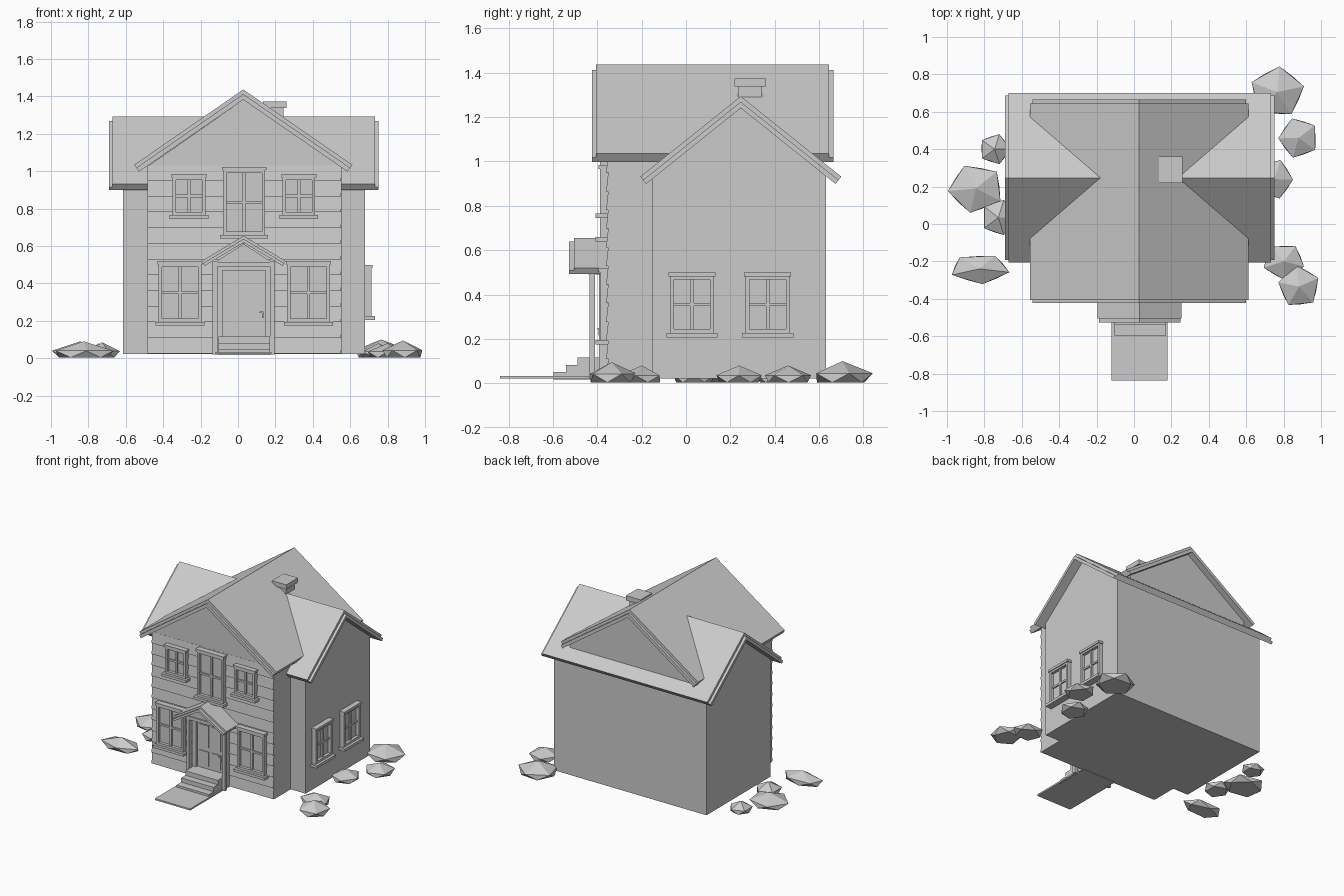
import bpy, bmesh, math, random
from mathutils import Matrix, Vector

if "Cube" in bpy.data.objects:
    bpy.data.objects.remove(bpy.data.objects["Cube"])

random.seed(4)


def finish(name, bm, mat=None):
    bmesh.ops.recalc_face_normals(bm, faces=bm.faces)
    me = bpy.data.meshes.new(name)
    bm.to_mesh(me)
    bm.free()
    ob = bpy.data.objects.new(name, me)
    bpy.context.collection.objects.link(ob)
    if mat:
        ob.matrix_world = mat
    return ob


def boxes(name, items, mat=None):
    """Each item is x0, x1, y0, y1, z0, z1."""
    bm = bmesh.new()
    for x0, x1, y0, y1, z0, z1 in items:
        m = Matrix.Translation(((x0 + x1) / 2, (y0 + y1) / 2, (z0 + z1) / 2))
        m = m @ Matrix.Diagonal((x1 - x0, y1 - y0, z1 - z0, 1))
        bmesh.ops.create_cube(bm, size=1, matrix=m)
    return finish(name, bm, mat)


def prism(name, profile, lo, hi, axis):
    """Extrude a (u, z) profile along axis 'x' or 'y'."""
    bm = bmesh.new()
    vs = [bm.verts.new((lo, u, z) if axis == 'x' else (u, lo, z)) for u, z in profile]
    f = bm.faces.new(vs)
    ext = bmesh.ops.extrude_face_region(bm, geom=[f])
    d = Vector((hi - lo, 0, 0) if axis == 'x' else (0, hi - lo, 0))
    bmesh.ops.translate(bm, vec=d, verts=[v for v in ext['geom'] if isinstance(v, bmesh.types.BMVert)])
    return finish(name, bm)


def roof(name, axis, c, w, z, s, t1, t2, lo, hi, over_lo, over_hi):
    """Two stacked chevrons: roof sheet and longer trim layer under it."""
    L = math.hypot(1, s)

    def chevron(n, w, z, t, lo, hi):
        wi, zi = w - s * t / L, z - s * w - t / L
        prism(n, [(c - w, z - s * w), (c, z), (c + w, z - s * w),
                  (c + wi, zi), (c, z - t * L), (c - wi, zi)], lo, hi, axis)

    chevron(name + "_sheet", w, z, t1, lo, hi)
    chevron(name + "_trim", w - s * t1 / L, z - t1 * L, t2, lo - over_lo, hi + over_hi)


def window(name, w, h, mat):
    """Local origin: centre of the sill top on the wall; outside is -y."""
    b, a = 0.018, w / 2
    parts = [(-a, -a + b, -.035, 0, 0, h), (a - b, a, -.035, 0, 0, h),
             (-a + b, a - b, -.035, 0, 0, b), (-a + b, a - b, -.035, 0, h - b, h),
             (-.008, .008, -.024, 0, b, h - b),
             (-a + b, a - b, -.022, 0, h / 2 - .007, h / 2 + .007),
             (-a + b, a - b, -.012, .005, b, h - b),
             (-a - .006, a + .006, -.042, 0, h - .004, h + .014),
             (-a - .016, a + .016, -.055, 0, -.02, 0)]
    boxes(name, parts, mat)


# walls
prism("main_walls", [(-.485, .022), (.553, .022), (.553, 1.025), (.032, 1.385), (-.485, 1.025)],
      -.35, .62, 'y')
prism("wing_walls", [(-.15, .022), (.63, .022), (.63, .937), (.25, 1.242), (-.15, .93)],
      -.615, .68, 'x')

# lap siding on the front
for i in range(12):
    z = .025 + i * .084
    prism(f"siding_board_{i}", [(-.34, z), (-.36, z), (-.351, z + .083), (-.34, z + .083)],
          -.483, .551, 'x')

# roofs
roof("main_roof", 'y', .028, .583, 1.437, .69, .02, .025, -.405, .645, .018, .02)
roof("wing_roof", 'x', .247, .453, 1.294, .8, .02, .022, -.67, .732, .02, .02)
roof("porch_roof", 'y', .03, .225, .655, .6, .014, .017, -.505, -.34, .022, 0)

# chimney
boxes("chimney", [(.15, .242, .235, .342, 1.15, 1.34), (.135, .258, .218, .36, 1.337, 1.373)])

# front and side windows
for n, x, z, w, h in (("lower_left", -.31, .195, .23, .31), ("lower_right", .377, .195, .23, .31),
                      ("upper_left", -.262, .765, .175, .205), ("upper_right", .325, .765, .175, .205),
                      ("upper_middle", .033, .66, .225, .35)):
    window(n + "_window", w, h, Matrix.Translation((x, -.352, z)))
for i, y in enumerate((.027, .368)):
    window(f"side_window_{i}", .2, .26,
           Matrix.Translation((.678, y, .226)) @ Matrix.Rotation(math.pi / 2, 4, 'Z'))

# door with raised panels and handle
door = [(-.1, .165, -.375, -.34, .115, .49),
        (-.112, -.082, -.392, -.34, .02, .49), (.147, .177, -.392, -.34, .02, .49),
        (-.112, .177, -.392, -.34, .47, .495)]
door += [(x, x + .075, -.381, -.37, z0, z1)
         for x in (-.06, .045) for z0, z1 in ((.14, .25), (.28, .45))]
boxes("door", door)
boxes("door_handle", [(.127, .137, -.395, -.37, .215, .25), (.115, .137, -.4, -.39, .243, .25)])

# porch posts, beam and gable
boxes("porch_posts", [(x, x + .025, -.435, -.41, .02, .52) for x in (-.135, .17)])
boxes("porch_beam", [(-.135, .195, -.44, -.345, .49, .515)])
prism("porch_gable", [(-.125, .512), (.185, .512), (.03, .612)], -.43, -.345, 'y')

# steps and path
boxes("front_steps", [(-.105, .17, y, -.34, .018, z)
                      for y, z in ((-.597, .05), (-.54, .083), (-.488, .117))])
boxes("path", [(-.12, .18, -.838, -.44, .022, .034)])

# faceted bushes: x, y, x radius, y radius, top height
bushes = [(.765, .705, .15, .14, .1), (.88, .46, .11, .112, .08), (.75, .24, .102, .11, .08),
          (.80, -.2, .115, .1, .08), (.882, -.335, .115, .115, .095), (-.745, .4, .085, .085, .08),
          (-.845, .19, .153, .135, .09), (-.725, .035, .095, .1, .085), (-.825, -.24, .165, .083, .09)]
for i, (x, y, rx, ry, top) in enumerate(bushes):
    bm = bmesh.new()
    bmesh.ops.create_icosphere(bm, subdivisions=1, radius=1)
    spin = Matrix.Rotation(random.uniform(0, 6.28), 3, 'Z')
    for v in bm.verts:
        p = spin @ v.co
        k = 1.1 if p.z > 0 else .92
        zz = .45 * top + (p.z - .447) * top if p.z > 0 else .004
        v.co = (x + p.x * rx * k, y + p.y * ry * k, max(zz, .004))
    finish(f"bush_{i}", bm)
